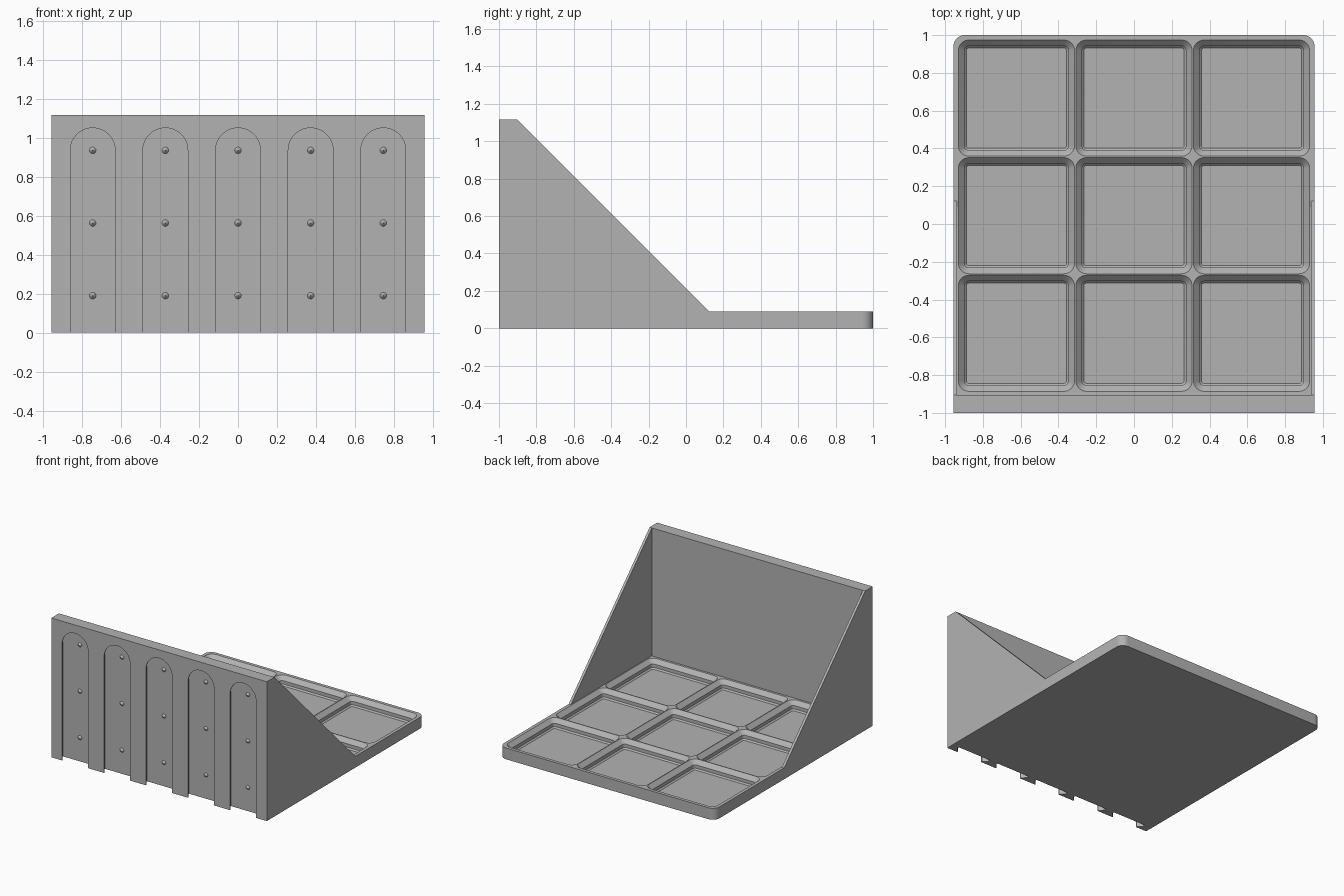
import bpy, bmesh
from math import pi, cos, sin, radians

cube = bpy.data.objects.get("Cube")
if cube:
    bpy.data.objects.remove(cube)

HALF_W, WALL_IN, BACK_FACE = 0.956, 0.936, -0.904
HEIGHT, DECK, FLOOR = 1.117, 0.091, 0.022
PITCH, SLOT_PITCH = 0.6225, 0.3725

grey = bpy.data.materials.new("plain grey")
grey.use_nodes = True
grey.diffuse_color = (0.45, 0.45, 0.45, 1)
grey.node_tree.nodes["Principled BSDF"].inputs["Base Color"].default_value = grey.diffuse_color


def loft(bm, rings):
    """Closed solid through equal-length rings of points."""
    loops = [[bm.verts.new(p) for p in ring] for ring in rings]
    n = len(loops[0])
    for a, b in zip(loops, loops[1:]):
        for i in range(n):
            j = (i + 1) % n
            bm.faces.new((a[i], a[j], b[j], b[i]))
    bm.faces.new(loops[0][::-1])
    bm.faces.new(loops[-1])


def make_object(name, bm):
    bmesh.ops.recalc_face_normals(bm, faces=bm.faces)
    mesh = bpy.data.meshes.new(name)
    bm.to_mesh(mesh)
    bm.free()
    mesh.materials.append(grey)
    obj = bpy.data.objects.new(name, mesh)
    bpy.context.collection.objects.link(obj)
    return obj


def activate(obj):
    bpy.ops.object.select_all(action='DESELECT')
    obj.select_set(True)
    bpy.context.view_layer.objects.active = obj


def cut(target, cutter):
    mod = target.modifiers.new("cut", 'BOOLEAN')
    mod.operation, mod.solver, mod.object = 'DIFFERENCE', 'EXACT', cutter
    activate(target)
    bpy.ops.object.modifier_apply(modifier=mod.name)
    bpy.data.objects.remove(cutter)


def rounded_square(cx, cy, z, half, radius, steps=8):
    pts = []
    for k, (sx, sy) in enumerate([(1, 1), (-1, 1), (-1, -1), (1, -1)]):
        for s in range(steps + 1):
            a = (k + s / steps) * pi / 2
            pts.append((cx + sx * (half - radius) + radius * cos(a),
                        cy + sy * (half - radius) + radius * sin(a), z))
    return pts


def arch(cx, y, r, top=0.935, steps=32):
    arc = [(cx + r * cos(pi * s / steps), y, top + r * sin(pi * s / steps))
           for s in range(steps + 1)]
    return arc + [(cx - r, y, -0.1), (cx + r, y, -0.1)]


# Shelf body: side profile swept across the width, back corners rounded
side = [(-1, 0), (1, 0), (1, DECK), (BACK_FACE + HEIGHT - DECK, DECK),
        (BACK_FACE, HEIGHT), (-1, HEIGHT)]
bm = bmesh.new()
loft(bm, [[(x, y, z) for y, z in side] for x in (-HALF_W, HALF_W)])
corners = [e for e in bm.edges if all(v.co.y > 0.99 for v in e.verts)
           and abs(e.verts[0].co.x - e.verts[1].co.x) < 0.01]
bmesh.ops.bevel(bm, geom=corners, offset=0.06, segments=10, profile=0.5, affect='EDGES')
shelf = make_object("shelf_body", bm)

# Open space between the two side gussets
bm = bmesh.new()
front_y, rear_y = BACK_FACE, BACK_FACE + HEIGHT - DECK
loft(bm, [[(-WALL_IN, front_y, z), (WALL_IN, front_y, z),
           (WALL_IN, rear_y, z), (-WALL_IN, rear_y, z)] for z in (DECK, 1.3)])
cut(shelf, make_object("gusset_cutter", bm))

# Stepped bin sockets: (height, half size, corner radius)
steps = [(FLOOR, 0.265, 0.013), (0.0326, 0.2755, 0.0237), (0.0593, 0.2755, 0.0237),
         (DECK, 0.3074, 0.0556), (0.12, 0.3074, 0.0556)]
bm = bmesh.new()
for i in (-1, 0, 1):
    for j in (-1, 0, 1):
        loft(bm, [rounded_square(i * PITCH, 0.044 + j * PITCH, *s) for s in steps])
cut(shelf, make_object("socket_cutter", bm))

# Undercut mounting slots, open at the bottom: (depth, radius)
slot = [(0.0615, 0.15), (0.0435, 0.15), (0.0065, 0.115), (-0.05, 0.115)]
bm = bmesh.new()
for k in range(-2, 3):
    loft(bm, [arch(k * SLOT_PITCH, -1 + d, r) for d, r in slot])
cut(shelf, make_object("slot_cutter", bm))

# Locating bumps on the slot floors
bm = bmesh.new()
for k in range(-2, 3):
    for z in (0.19, 0.5625, 0.935):
        loft(bm, [[(k * SLOT_PITCH + r * cos(s * pi / 12), -0.9385 - h, z + r * sin(s * pi / 12))
                   for s in range(24)] for h, r in ((-0.004, 0.017), (0, 0.017), (0.017, 0.001))])
bumps = make_object("slot_bumps", bm)

for obj in (shelf, bumps):
    activate(obj)
    bpy.ops.object.shade_smooth_by_angle(angle=radians(30))
